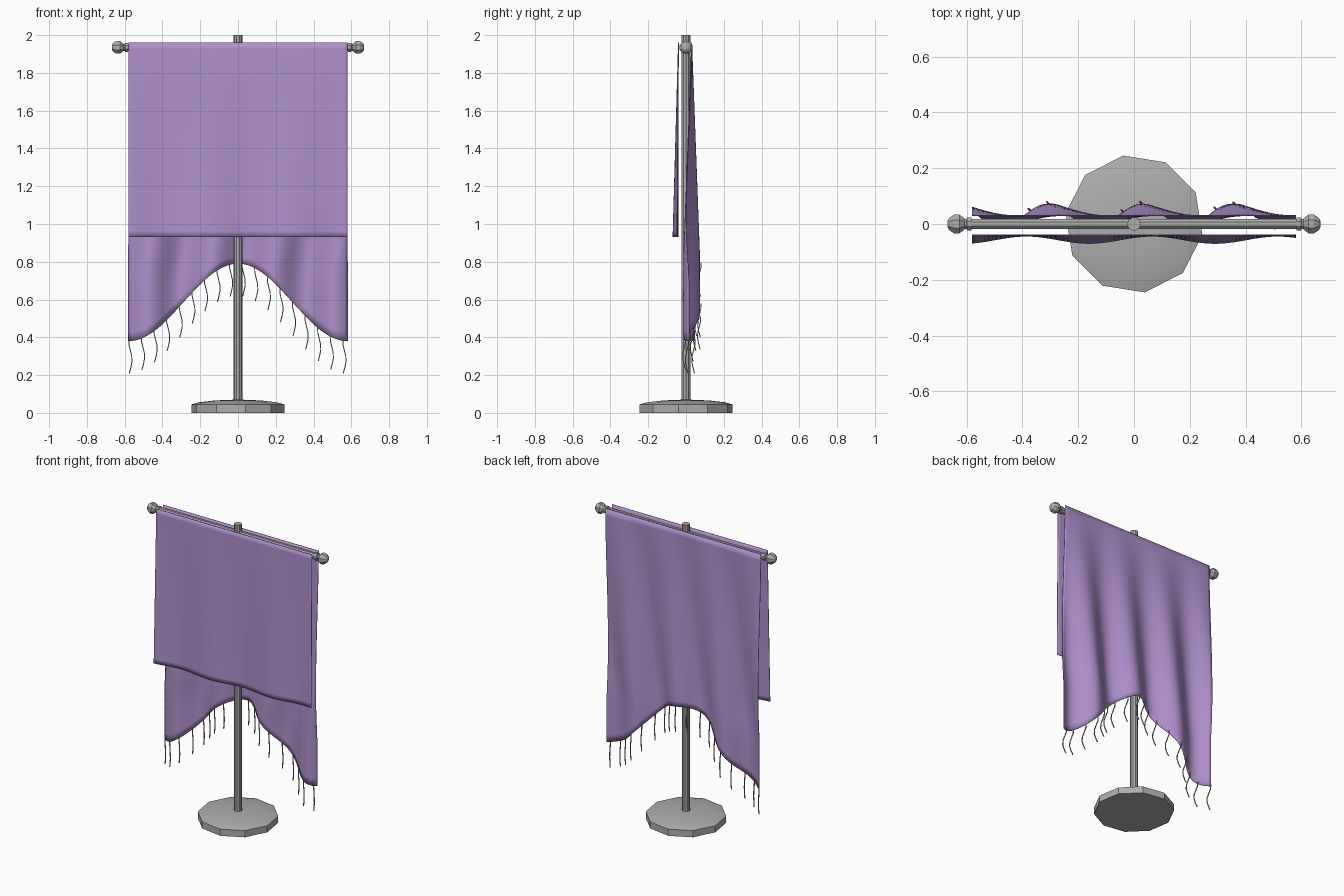
import bpy, bmesh, math
from mathutils import Matrix, Vector

cube = bpy.data.objects.get("Cube")
if cube:
    bpy.data.objects.remove(cube, do_unlink=True)


def material(name, color):
    mat = bpy.data.materials.new(name)
    mat.use_nodes = True
    mat.diffuse_color = (*color, 1)
    mat.node_tree.nodes["Principled BSDF"].inputs["Base Color"].default_value = (*color, 1)
    return mat


purple = material("purple cloth", (0.43, 0.275, 0.60))
grey = material("grey metal", (0.42, 0.42, 0.42))
HALF = 0.58
TOP = 1.96


def finish(name, bm, mat, smooth=None):
    bmesh.ops.recalc_face_normals(bm, faces=bm.faces)
    mesh = bpy.data.meshes.new(name)
    bm.to_mesh(mesh)
    bm.free()
    mesh.materials.append(mat)
    obj = bpy.data.objects.new(name, mesh)
    bpy.context.collection.objects.link(obj)
    if smooth:
        bpy.ops.object.select_all(action="DESELECT")
        obj.select_set(True)
        bpy.context.view_layer.objects.active = obj
        bpy.ops.object.shade_smooth_by_angle(angle=math.radians(smooth))
    return obj


def lathe(name, profile, sides, matrix, turn=0, smooth=None):
    """Closed solid turned around local z from (radius, height) pairs."""
    bm = bmesh.new()
    rings = []
    for r, h in profile:
        rings.append([bm.verts.new(matrix @ Vector((
            r * math.cos(turn + math.tau * i / sides),
            r * math.sin(turn + math.tau * i / sides), h))) for i in range(sides)])
    for a, b in zip(rings, rings[1:]):
        for i in range(sides):
            j = (i + 1) % sides
            bm.faces.new((a[i], a[j], b[j], b[i]))
    bm.faces.new(rings[0])
    bm.faces.new(rings[-1])
    return finish(name, bm, grey, smooth)


def cloth(name, bottom, depth, columns=72, rows=32):
    """Hanging sheet with a shaped hem and a wavy depth."""
    bm = bmesh.new()
    grid = []
    for r in range(rows + 1):
        row = []
        for c in range(columns + 1):
            x = -HALF + 2 * HALF * c / columns
            z = TOP + (bottom(x) - TOP) * r / rows
            row.append(bm.verts.new((x, depth(x, z), z)))
        grid.append(row)
    for a, b in zip(grid, grid[1:]):
        for c in range(columns):
            bm.faces.new((a[c], a[c + 1], b[c + 1], b[c]))
    obj = finish(name, bm, purple, 50)
    solid = obj.modifiers.new("thickness", "SOLIDIFY")
    solid.thickness = 0.004
    solid.offset = 0


def back_hem(x):
    return 0.585 + 0.205 * math.cos(math.pi * x / HALF)


def back_depth(x, z):
    amount = min(1, (TOP - z) / 1.1)
    crest = 0.02 + 0.1 * max(0, z - 0.7)
    return 0.03 + 0.041 * amount * math.cos(math.tau * (x - crest) / 0.33)


def front_depth(x, z):
    amount = (TOP - z) / 1.03
    return -0.04 - amount * (0.016 + 0.013 * math.cos(math.tau * (x - 0.29) / 0.45))


# Stand: faceted foot and upright pole
upright = Matrix.Identity(4)
lathe("base", [(0.248, 0), (0.248, 0.045), (0.21, 0.056), (0.12, 0.066), (0.02, 0.07)],
      10, upright, math.radians(27), 30)
lathe("pole", [(0.024, 0.05), (0.024, 2.0)], 10, upright)

# Crossbar with turned knobs on both ends
along_x = Matrix.Translation((0, 0, 1.935)) @ Matrix.Rotation(math.pi / 2, 4, "Y")
lathe("crossbar", [(0.02, -0.61), (0.02, 0.61)], 8, along_x, math.pi / 8)
knob = [(0.025, 0.582), (0.025, 0.598), (0.015, 0.602), (0.024, 0.61),
        (0.036, 0.625), (0.036, 0.645), (0.024, 0.662), (0.012, 0.668)]
for side, label in ((1, "left"), (-1, "right")):
    lathe(label + "_knob", [(r, side * h) for r, h in knob], 8, along_x, math.pi / 8)

# Cloth: short front panel and long arched back panel
cloth("front_cloth", lambda x: 0.93, front_depth)
cloth("back_cloth", back_hem, back_depth)

# Fringe: wavy threads along the back hem
fringe = bpy.data.curves.new("fringe", "CURVE")
fringe.dimensions = "3D"
fringe.bevel_depth = 0.0035
fringe.bevel_resolution = 0
fringe.use_fill_caps = True
fringe.materials.append(grey)
COUNT = 18
for i in range(COUNT):
    x = -0.57 + 1.133 * i / (COUNT - 1)
    top = back_hem(x) + 0.01
    y = back_depth(x, top)
    thread = fringe.splines.new("POLY")
    thread.points.add(6)
    for k, point in enumerate(thread.points):
        t = k / 6
        sway = 0.009 * math.sin(math.tau * (t * 0.9 - 0.3))
        point.co = (x + sway, y - sway, top - 0.18 * t, 1)
bpy.context.collection.objects.link(bpy.data.objects.new("fringe", fringe))
